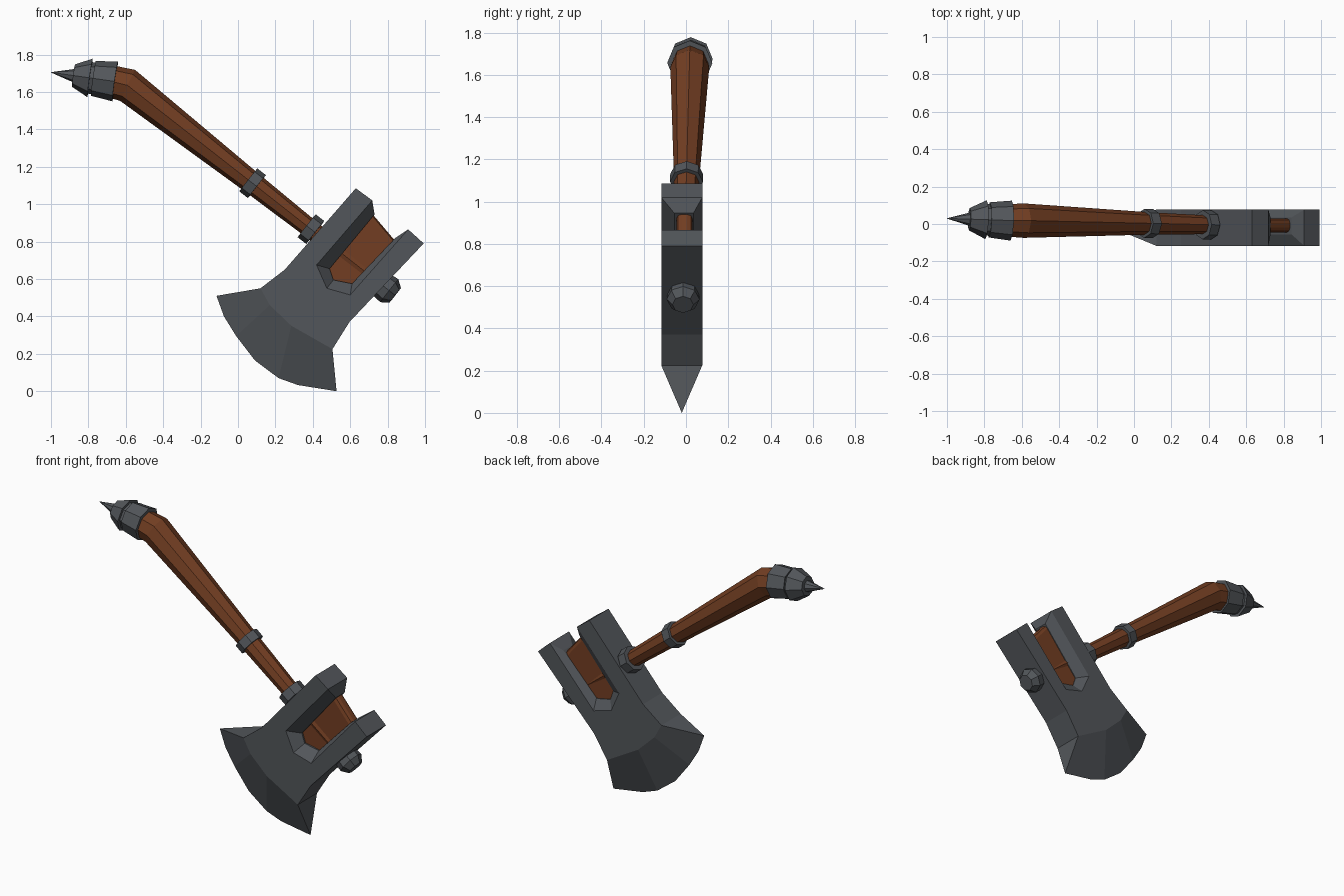
import bpy, bmesh, math
from mathutils import Vector

if "Cube" in bpy.data.objects:
    bpy.data.objects.remove(bpy.data.objects["Cube"])


def material(name, rgb):
    m = bpy.data.materials.new(name)
    m.use_nodes = True
    m.diffuse_color = (*rgb, 1)
    bsdf = m.node_tree.nodes["Principled BSDF"]
    bsdf.inputs["Base Color"].default_value = (*rgb, 1)
    bsdf.inputs["Roughness"].default_value = 0.7
    return m


STEEL = material("dark steel", (0.085, 0.093, 0.103))
WOOD = material("brown wood", (0.17, 0.048, 0.016))


def finish(name, bm, mat):
    bmesh.ops.recalc_face_normals(bm, faces=bm.faces)
    me = bpy.data.meshes.new(name)
    bm.to_mesh(me)
    bm.free()
    me.materials.append(mat)
    ob = bpy.data.objects.new(name, me)
    bpy.context.collection.objects.link(ob)
    return ob


def tube(name, mat, path, sides=8):
    """Loft polygon rings along a path of (centre, radius)."""
    bm = bmesh.new()
    pts = [Vector(p) for p, r in path]
    rings = []
    for i, (p, r) in enumerate(path):
        t = Vector((0, 0, 0))
        if i > 0:
            t += (pts[i] - pts[i - 1]).normalized()
        if i < len(pts) - 1:
            t += (pts[i + 1] - pts[i]).normalized()
        t.normalize()
        u = t.cross(Vector((0, 1, 0))).normalized()
        v = t.cross(u)
        ring = []
        for k in range(sides):
            a = math.tau * k / sides
            ring.append(bm.verts.new(pts[i] + r * (u * math.cos(a) + v * math.sin(a))))
        rings.append(ring)
    for a, b in zip(rings, rings[1:]):
        for k in range(sides):
            n = (k + 1) % sides
            bm.faces.new((a[k], a[n], b[n], b[k]))
    bm.faces.new(rings[0])
    bm.faces.new(rings[-1])
    return finish(name, bm, mat)


# Straight haft line, measured from the middle collar
COLLAR = Vector((0.078, 0.003, 1.112))
AXIS = Vector((0.786, -0.018, -0.618)).normalized()


def on_haft(d):
    return COLLAR + AXIS * d


# Handle with a bent grip
tube("handle", WOOD, [((-0.70, 0.02, 1.662), 0.085), ((-0.59, 0.018, 1.635), 0.092),
                      (on_haft(0), 0.06), (on_haft(0.4), 0.05), (on_haft(0.85), 0.04)])

# Collars on the haft
for name, d in (("middle_collar", 0), ("upper_collar", 0.397)):
    tube(name, STEEL, [(on_haft(d - 0.029), 0.078), (on_haft(d + 0.029), 0.078)])

# Bolt at the far end of the haft
tube("end_bolt", STEEL, [(on_haft(0.84), 0.07), (on_haft(0.93), 0.078), (on_haft(0.97), 0.05)])

# Pommel: two tapered bands and a spike
BUTT = Vector((-0.657, 0.018, 1.656))
TIP = Vector((-1.0, 0.03, 1.705))


def on_pommel(f):
    return BUTT.lerp(TIP, f)


tube("pommel_band", STEEL, [(on_pommel(0), 0.107), (on_pommel(0.34), 0.094)])
tube("pommel_cap", STEEL, [(on_pommel(0.3), 0.085), (on_pommel(0.39), 0.085),
                           (on_pommel(0.391), 0.104), (on_pommel(0.65), 0.06)])
tube("pommel_spike", STEEL, [(on_pommel(0.64), 0.036), (on_pommel(1), 0.001)])

# Axe head
MID, HALF, RIDGE = -0.02, 0.097, 0.045
left_side = [(0.63, 1.085), (0.25, 0.65), (0.12, 0.55)]
crease = [(0.17, 0.46), (0.285, 0.35)]
right_side = [(0.505, 0.225), (0.596, 0.37), (0.993, 0.79)]
slot = [(0.91, 0.865), (0.60, 0.515), (0.475, 0.55), (0.42, 0.675), (0.718, 1.02)]
slot_inner = [(0.842, 0.82), (0.61, 0.575), (0.51, 0.595), (0.49, 0.655), (0.73, 0.945)]
edge = [(-0.115, 0.51), (-0.075, 0.40), (-0.01, 0.295), (0.09, 0.165),
        (0.217, 0.07), (0.32, 0.033), (0.527, 0)]

bm = bmesh.new()


def add(points, y):
    return [bm.verts.new((x, y, z)) for x, z in points]


def bridge(a, b):
    for i in range(len(a) - 1):
        bm.faces.new((a[i], a[i + 1], b[i + 1], b[i]))


cutting = add(edge, MID)
sides = []
for s in (-1, 1):
    l, c, r, o = (add(p, MID + s * HALF) for p in (left_side, crease, right_side, slot))
    inner = add(slot_inner, MID + 0.01 + s * RIDGE)
    bm.faces.new(l + c + r + o)
    bridge(o, inner)
    bevel = [l[-1]] + c + [r[0]]
    for i in range(3):
        bm.faces.new([bevel[i]] + cutting[2 * i:2 * i + 3] + [bevel[i + 1]])
    sides.append((l, r, o, inner))
(l0, r0, o0, n0), (l1, r1, o1, n1) = sides
bridge([o0[-1]] + l0, [o1[-1]] + l1)
bridge(r0 + [o0[0]], r1 + [o1[0]])
bridge(n0, n1)
for k in (0, -1):
    bm.faces.new((o0[k], n0[k], n1[k], o1[k]))
bm.faces.new((l0[-1], l1[-1], cutting[0]))
bm.faces.new((r0[0], r1[0], cutting[-1]))
finish("axe_head", bm, STEEL)

# Wooden wedge filling the slot, with a rounded top
wedge = [(0.835, 0.81), (0.62, 0.56), (0.50, 0.58), (0.475, 0.66), (0.725, 0.94)]
bm = bmesh.new()
front, back = add(wedge, -0.045), add(wedge, 0.03)
bm.faces.new(front)
bm.faces.new(back)
bridge(front + front[:1], back + back[:1])
top = [e for e in bm.edges if all(v in (front[0], front[-1]) for v in e.verts)
       or all(v in (back[0], back[-1]) for v in e.verts)]
bmesh.ops.bevel(bm, geom=top, offset=0.025, segments=2, profile=0.5, affect='EDGES')
finish("slot_wedge", bm, WOOD)
